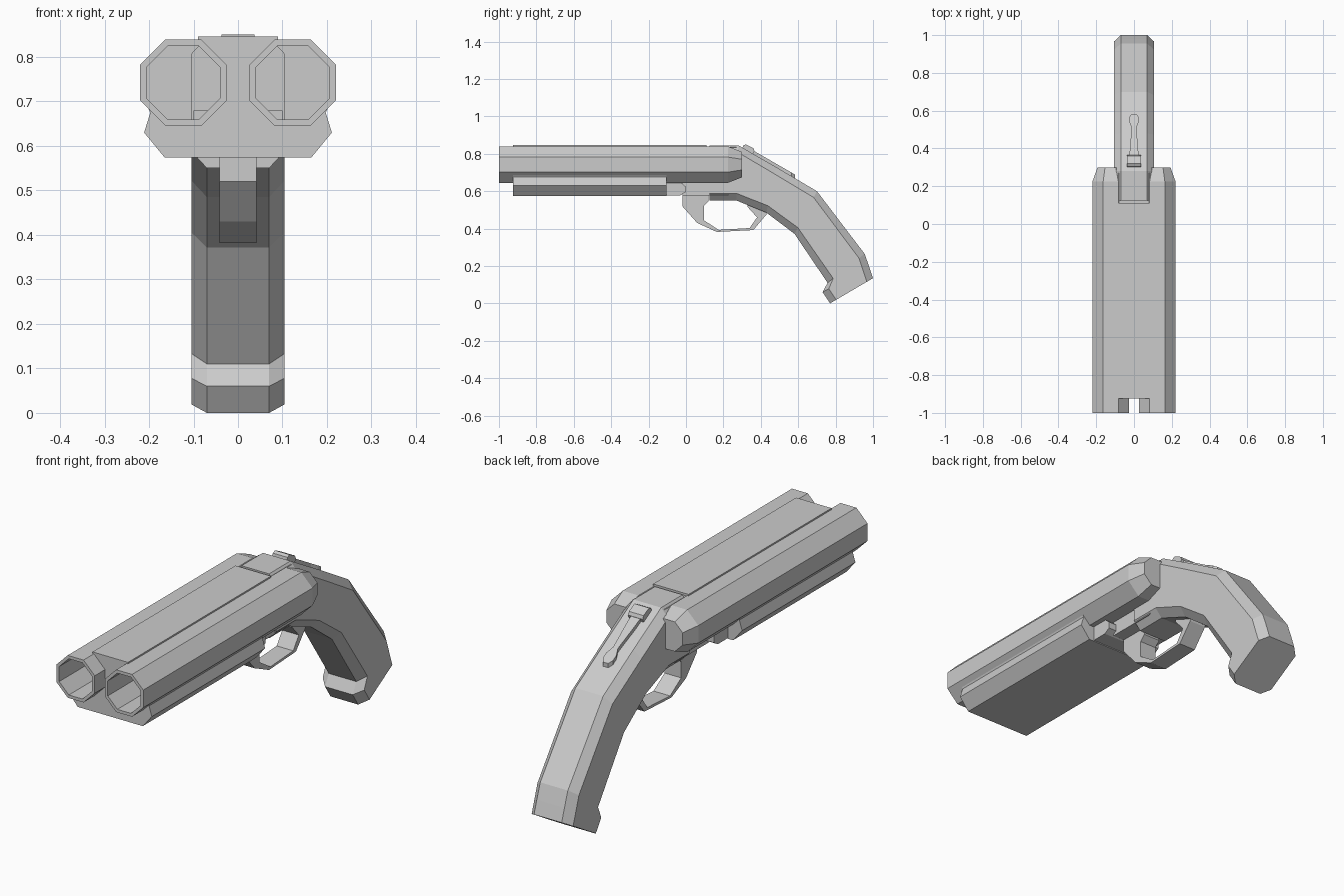
import bpy

if "Cube" in bpy.data.objects:
    bpy.data.objects.remove(bpy.data.objects["Cube"])

grey = bpy.data.materials.new("metal grey")
grey.diffuse_color = (0.6, 0.6, 0.6, 1)
grey.use_nodes = True
grey.node_tree.nodes["Principled BSDF"].inputs["Base Color"].default_value = grey.diffuse_color


def loft(name, rings, closed=False):
    """Skin equal-length rings; closed joins last to first, otherwise the ends are capped."""
    n, m = len(rings[0]), len(rings)
    verts = [p for r in rings for p in r]
    faces = []
    for k in range(m if closed else m - 1):
        a, b = k * n, (k + 1) % m * n
        faces += [(a + i, a + (i + 1) % n, b + (i + 1) % n, b + i) for i in range(n)]
    if not closed:
        faces += [tuple(range(n))[::-1], tuple(range((m - 1) * n, m * n))]
    mesh = bpy.data.meshes.new(name)
    mesh.from_pydata(verts, [], faces)
    mesh.materials.append(grey)
    ob = bpy.data.objects.new(name, mesh)
    bpy.context.collection.objects.link(ob)
    # consistent outward normals
    bpy.context.view_layer.objects.active = ob
    ob.select_set(True)
    bpy.ops.object.mode_set(mode='EDIT')
    bpy.ops.mesh.select_all(action='SELECT')
    bpy.ops.mesh.normals_make_consistent(inside=False)
    bpy.ops.object.mode_set(mode='OBJECT')
    ob.select_set(False)
    return ob


def extrude_y(name, half, y0, y1):
    """Mirror a half outline in x, z and extrude it along y."""
    outline = half + [(-x, z) for x, z in reversed(half)]
    return loft(name, [[(x, y, z) for x, z in outline] for y in (y0, y1)])


def extrude_x(name, outline, w):
    """Extrude a y, z outline to both sides of the centre plane."""
    return loft(name, [[(x, y, z) for y, z in outline] for x in (-w, w)])


def octagon(cx, y, cz, r):
    c = r * 0.4142
    pts = [(r, -c), (r, c), (c, r), (-c, r), (-r, c), (-r, -c), (-c, -r), (c, -r)]
    return [(cx + x, y, cz + z) for x, z in pts]


# Twin hollow barrels with a tapered breech
for side, s in (("left", -1), ("right", 1)):
    cx, cz = s * 0.123, 0.742
    loft(side + "_barrel", [
        octagon(cx, 0.15, cz, 0.083), octagon(cx, -1, cz, 0.083),
        octagon(cx, -1, cz, 0.097), octagon(cx, 0.225, cz, 0.097),
        octagon(s * 0.125, 0.30, cz, 0.068)])

# Web between the barrels, with the raised top rib
web = [(0.083, 0.838), (0.03, 0.782), (0.03, 0.702), (0.083, 0.65), (0.083, 0.60)]
extrude_y("barrel_rib", [(0.09, 0.846), (0.09, 0.838)] + web, -0.925, 0.11)
extrude_y("breech_web", [(0.083, 0.836)] + web[1:], 0.10, 0.27)

# Fore-end below the barrels
extrude_y("fore_end", [(0.165, 0.647), (0.201, 0.683), (0.197, 0.675),
                       (0.211, 0.63), (0.165, 0.574)], -0.925, -0.105)

# Hinge and receiver underside
extrude_x("hinge_knuckle", [(-0.11, 0.578), (-0.03, 0.578), (-0.002, 0.595),
                            (-0.002, 0.625), (-0.03, 0.648), (-0.11, 0.648)], 0.14)
extrude_x("receiver", [(-0.02, 0.578), (0.22, 0.578), (0.27, 0.60),
                       (0.27, 0.68), (-0.02, 0.68)], 0.10)

# Curved grip: top and bottom points of each chamfered section
spine = [((0.125, 0.845), (0.125, 0.55)), ((0.28, 0.845), (0.27, 0.55)),
         ((0.48, 0.73), (0.43, 0.485)), ((0.70, 0.60), (0.58, 0.372)),
         ((0.955, 0.265), (0.757, 0.11)), ((0.98, 0.195), (0.73, 0.06)),
         ((1.0, 0.135), (0.77, 0.0))]
rings = []
for (ty, tz), (by, bz) in spine:
    length = ((ty - by) ** 2 + (tz - bz) ** 2) ** 0.5
    f = 0.038 / length
    ring = []
    for x, t in ((0.07, 0), (0.105, f), (0.105, 1 - f), (0.07, 1),
                 (-0.07, 1), (-0.105, 1 - f), (-0.105, f), (-0.07, 0)):
        ring.append((x, ty + (by - ty) * t, tz + (bz - tz) * t))
    rings.append(ring)
loft("grip", rings)

# Guard loop with a broad front
extrude_x("guard", [(-0.02, 0.62), (-0.02, 0.52), (0.06, 0.43), (0.165, 0.382),
                    (0.36, 0.392), (0.43, 0.475), (0.44, 0.52), (0.33, 0.54),
                    (0.33, 0.515), (0.38, 0.46), (0.34, 0.403), (0.175, 0.393),
                    (0.095, 0.445), (0.095, 0.52), (0.12, 0.545), (0.12, 0.62)], 0.042)


# Opening lever lying along the sloped top of the grip
def slope(y):
    return 0.845 - (y - 0.28) * 0.575


arm = [(0.024, 0.35), (0.022, 0.40), (0.012, 0.51), (0.025, 0.54),
       (0.025, 0.565), (0.013, 0.582)]
arm += [(-x, y) for x, y in reversed(arm)]
loft("lever_arm", [[(x, y, slope(y) + h) for x, y in arm] for h in (-0.01, 0.018)])
extrude_x("lever_block", [(0.30, 0.82), (0.305, 0.843), (0.32, 0.85),
                          (0.36, 0.83), (0.366, 0.815), (0.355, 0.79)], 0.037)
